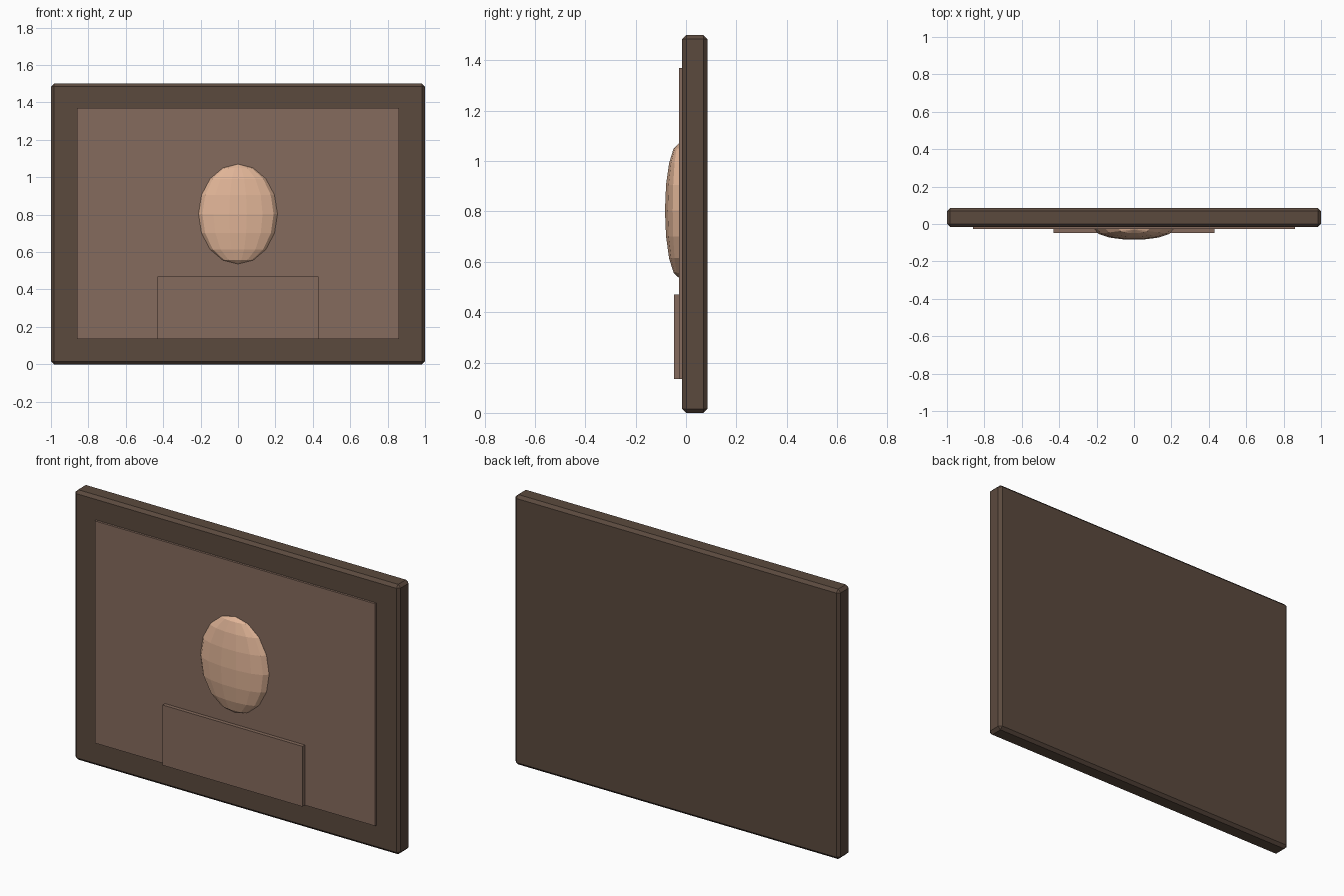
import bpy
import math

if "Cube" in bpy.data.objects:
    bpy.data.objects.remove(bpy.data.objects["Cube"])


def material(name, rgb):
    m = bpy.data.materials.new(name)
    m.diffuse_color = (*rgb, 1.0)
    m.use_nodes = True
    m.node_tree.nodes["Principled BSDF"].inputs["Base Color"].default_value = m.diffuse_color
    return m


dark_wood = material("dark brown", (0.105, 0.068, 0.048))
tan_brown = material("mid brown", (0.235, 0.146, 0.109))
skin = material("light tan", (0.75, 0.46, 0.31))


def box(name, x, y0, y1, z0, z1, mat, bevel=0.0):
    """Box symmetric in x, given by its depth and height limits."""
    bpy.ops.mesh.primitive_cube_add(
        size=1, location=(0, (y0 + y1) / 2, (z0 + z1) / 2))
    ob = bpy.context.object
    ob.name = name
    ob.scale = (2 * x, y1 - y0, z1 - z0)
    bpy.ops.object.transform_apply(location=False, rotation=False, scale=True)
    ob.data.materials.append(mat)
    if bevel:
        mod = ob.modifiers.new("chamfer", 'BEVEL')
        mod.width = bevel
        mod.segments = 1
    return ob


# Chamfered frame slab
box("frame", 1.0, -0.015, 0.085, 0.0, 1.5, dark_wood, bevel=0.016)

# Raised picture panel
box("canvas", 0.862, -0.027, 0.08, 0.135, 1.37, tan_brown)

# Shoulders plate along the bottom of the panel
box("shoulders", 0.43, -0.048, -0.015, 0.135, 0.47, tan_brown)

# Faceted oval head in low relief
bpy.ops.mesh.primitive_uv_sphere_add(
    segments=14, ring_count=8, radius=1, location=(0, -0.028, 0.803),
    rotation=(0, 0, math.radians(90)))
head = bpy.context.object
head.name = "head"
bpy.ops.object.transform_apply(location=False, rotation=True, scale=False)
head.scale = (0.211, 0.057, 0.267)
bpy.ops.object.transform_apply(location=False, rotation=False, scale=True)
head.data.materials.append(skin)
